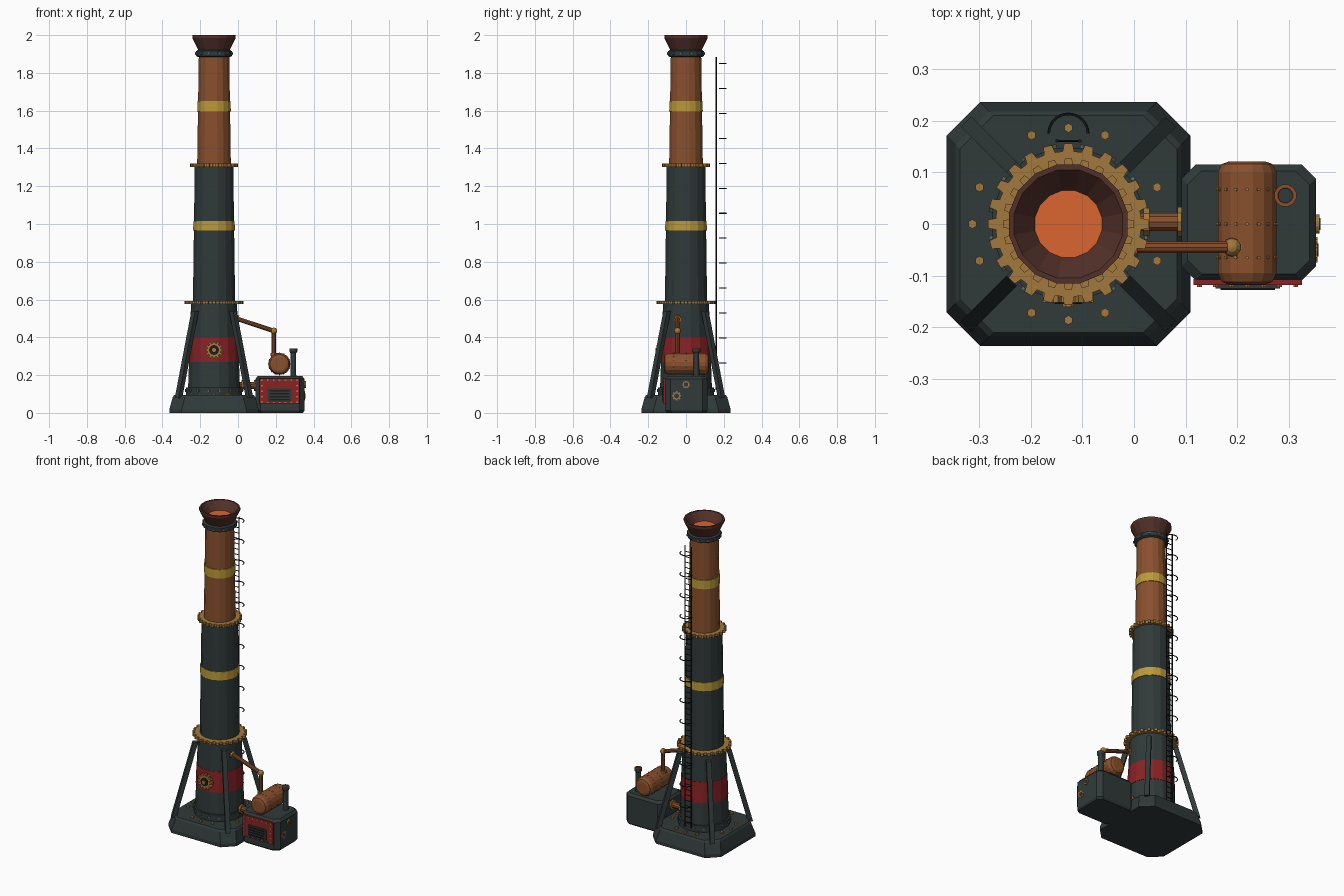
import bpy, bmesh
from math import sin, cos, pi, radians
from mathutils import Vector, Matrix

old = bpy.data.objects.get("Cube")
if old:
    bpy.data.objects.remove(old, do_unlink=True)


def material(name, rgb):
    m = bpy.data.materials.new(name)
    m.use_nodes = True
    m.diffuse_color = (*rgb, 1)
    m.node_tree.nodes["Principled BSDF"].inputs["Base Color"].default_value = (*rgb, 1)
    return m


IRON = material("dark iron", (0.03, 0.042, 0.042))
STEEL = material("grey steel", (0.1, 0.12, 0.115))
BLACK = material("black metal", (0.01, 0.011, 0.011))
COPPER = material("copper", (0.25, 0.08, 0.026))
BRASS = material("brass", (0.36, 0.19, 0.045))
YELLOW = material("yellow paint", (0.5, 0.32, 0.04))
RED = material("red paint", (0.25, 0.016, 0.018))
BROWN = material("burnt brown", (0.085, 0.03, 0.022))
GLOW = material("orange glow", (0.7, 0.13, 0.03))

CX = -0.127            # chimney axis
UP = Vector((0, 0, 1))


def frame(pos, axis):
    """Matrix that puts local z along axis at pos."""
    return Matrix.Translation(pos) @ Vector(axis).to_track_quat('Z', 'Y').to_matrix().to_4x4()


def skin(bm, rings, mat):
    """Bridge equal rings of points and cap both ends."""
    loops = [[bm.verts.new(mat @ Vector(p)) for p in ring] for ring in rings]
    n = len(loops[0])
    for a, b in zip(loops, loops[1:]):
        for i in range(n):
            j = (i + 1) % n
            bm.faces.new((a[i], a[j], b[j], b[i]))
    bm.faces.new(loops[0][::-1])
    bm.faces.new(loops[-1])


def finish(name, bm, colour):
    bmesh.ops.recalc_face_normals(bm, faces=bm.faces)
    me = bpy.data.meshes.new(name)
    bm.to_mesh(me)
    bm.free()
    me.materials.append(colour)
    ob = bpy.data.objects.new(name, me)
    bpy.context.collection.objects.link(ob)
    return ob


def circle(r, z, n):
    return [(r * cos(2 * pi * (i + 0.5) / n), r * sin(2 * pi * (i + 0.5) / n), z) for i in range(n)]


def lathe(name, profile, colour, pos=(CX, 0, 0), axis=UP, n=16):
    bm = bmesh.new()
    skin(bm, [circle(r, z, n) for r, z in profile], frame(pos, axis))
    return finish(name, bm, colour)


def rods(name, pairs, r, colour, n=8):
    """Straight rods between point pairs, all in one object."""
    bm = bmesh.new()
    for p, q in pairs:
        p, q = Vector(p), Vector(q)
        skin(bm, [circle(r, 0, n), circle(r, (q - p).length, n)], frame(p, q - p))
    return finish(name, bm, colour)


def studs(name, spots, r, h, colour):
    return rods(name, [(p, Vector(p) + Vector(d) * h) for p, d in spots], r, colour, 6)


def gear(name, r_out, depth, teeth, thick, colour, pos, axis=UP):
    pts = []
    for i in range(teeth):
        for k, r in ((-0.3, r_out - depth), (-0.2, r_out), (0.2, r_out), (0.3, r_out - depth)):
            a = 2 * pi * (i + k) / teeth
            pts.append((r * cos(a), r * sin(a)))
    bm = bmesh.new()
    skin(bm, [[(x, y, z) for x, y in pts] for z in (0, thick)], frame(pos, axis))
    return finish(name, bm, colour)


def chamfer_block(name, pos, hx, hy, cut, levels, colour):
    """Octagonal block; levels are (height, inset)."""
    rings = []
    for z, s in levels:
        a, b = hx - s, hy - s
        rings.append([(a, cut - b, z), (a, b - cut, z), (a - cut, b, z), (cut - a, b, z),
                      (-a, b - cut, z), (-a, cut - b, z), (cut - a, -b, z), (a - cut, -b, z)])
    bm = bmesh.new()
    skin(bm, rings, Matrix.Translation(pos))
    return finish(name, bm, colour)


def box(name, centre, size, colour):
    bm = bmesh.new()
    bmesh.ops.create_cube(bm, size=1, matrix=Matrix.Translation(centre) @ Matrix.Diagonal((*size, 1)))
    return finish(name, bm, colour)


def around(r, z, n, phase=0.0):
    """Outward-facing spots around the chimney."""
    out = []
    for i in range(n):
        a = 2 * pi * (i + phase) / n
        d = Vector((cos(a), sin(a), 0))
        out.append((Vector((CX, 0, z)) + d * r, d))
    return out


# Base plinth with bolts between the braces
chamfer_block("base", (CX, 0, 0), 0.236, 0.236, 0.065, [(0, 0), (0.02, 0), (0.085, 0.018), (0.095, 0.026)], IRON)
studs("base_bolts", [(p, UP) for i, (p, d) in enumerate(around(0.186, 0.094, 16)) if i % 4 != 2], 0.009, 0.012, BRASS)

# Chimney sections
lathe("bottom_flange", [(0.15, 0.09), (0.15, 0.135)], IRON)
studs("bottom_flange_bolts", around(0.146, 0.118, 16, 0.5), 0.008, 0.01, STEEL)
lathe("lower_drum", [(0.14, 0.13), (0.124, 0.58)], IRON)
lathe("red_band", [(0.137, 0.27), (0.132, 0.4)], RED)
lathe("middle_drum", [(0.114, 0.58), (0.104, 1.305)], IRON)
lathe("middle_band", [(0.1125, 0.965), (0.1115, 1.017)], YELLOW)
lathe("upper_drum", [(0.091, 1.31), (0.082, 1.9)], COPPER)
lathe("upper_band", [(0.0905, 1.595), (0.09, 1.65)], YELLOW)
gear("lower_gear_ring", 0.156, 0.015, 24, 0.016, BRASS, (CX, 0, 0.576))
gear("upper_gear_ring", 0.127, 0.012, 24, 0.018, BRASS, (CX, 0, 1.301))

# Flared crown with glowing mouth
lathe("neck_ring", [(0.088, 1.885), (0.097, 1.89), (0.097, 1.915), (0.088, 1.92)], IRON)
studs("neck_bolts", around(0.093, 1.903, 12, 0.5), 0.007, 0.009, STEEL)
lathe("crown", [(0.082, 1.9), (0.084, 1.92), (0.117, 1.985), (0.117, 2), (0.107, 2), (0.066, 1.95)], BROWN)
lathe("glowing_mouth", [(0.066, 1.94), (0.066, 1.952)], GLOW)

# Diagonal braces with feet and top clamps
for sx, side in ((1, "left"), (-1, "right")):
    for sy, end in ((-1, "front"), (1, "back")):
        foot = Vector((CX + sx * 0.188, sy * 0.188, 0.08))
        head = Vector((CX + sx * 0.1, sy * 0.1, 0.54))
        bm = bmesh.new()
        rings = []
        for p in (foot, head):
            out, across = Vector((sx, sy, 0)).normalized(), Vector((-sy, sx, 0)).normalized()
            rings.append([p + out * a * 0.014 + across * b * 0.014 for a, b in ((1, 1), (-1, 1), (-1, -1), (1, -1))])
        skin(bm, rings, Matrix())
        finish(f"{end}_{side}_brace", bm, IRON)

# Gear emblem on the front of the red band
front = (0, -1, 0)
gear("front_gear", 0.049, 0.012, 12, 0.02, BRASS, (CX, -0.132, 0.333), front)
lathe("front_gear_disc", [(0.026, 0), (0.026, 0.023)], BLACK, (CX, -0.132, 0.333), front)
lathe("front_gear_hub", [(0.012, 0), (0.012, 0.029)], BRASS, (CX, -0.132, 0.333), front, 8)

# Ladder with safety hoops
LY = 0.161
rods("ladder_rails", [((CX + s * 0.022, LY, 0.12), (CX + s * 0.022, LY, 1.885)) for s in (1, -1)], 0.0035, BLACK, 6)
rods("ladder_rungs", [((CX - 0.022, LY, 0.15 + i * 0.034), (CX + 0.022, LY, 0.15 + i * 0.034)) for i in range(51)],
     0.0025, BLACK, 5)
arc = [Vector((CX + 0.038 * cos(pi * k / 10), 0.175 + 0.038 * sin(pi * k / 10), 0)) for k in range(11)]
rods("ladder_hoops", [(a + UP * z, b + UP * z) for z in [0.265 + i * 0.132 for i in range(13)]
                      for a, b in zip(arc, arc[1:])], 0.003, BLACK, 5)

# Firebox
BX, BY = 0.222, 0.003
chamfer_block("firebox", (BX, BY, 0), 0.13, 0.112, 0.027, [(0, 0.008), (0.012, 0), (0.18, 0), (0.195, 0.012)], IRON)
box("firebox_door_panel", (0.22, -0.112, 0.115), (0.21, 0.012, 0.135), RED)
rim = [(0.127 + i * 0.031, z) for i in range(7) for z in (0.057, 0.173)]
rim += [(x, 0.057 + i * 0.029) for i in range(1, 4) for x in (0.127, 0.313)]
studs("door_rivets", [((x, -0.117, z), front) for x, z in rim], 0.0055, 0.005, BRASS)
box("grate_frame", (0.22, -0.118, 0.093), (0.125, 0.014, 0.072), IRON)
for i in range(4):
    box(f"grate_slat_{i + 1}", (0.22, -0.125, 0.07 + i * 0.0155), (0.105, 0.006, 0.008), BLACK)

# Gauges on the firebox side
lathe("upper_gauge", [(0.019, 0), (0.019, 0.01)], BRASS, (0.349, 0, 0.15), (1, 0, 0), 12)
lathe("upper_gauge_face", [(0.012, 0), (0.012, 0.012)], IRON, (0.349, 0, 0.15), (1, 0, 0), 12)
gear("lower_gauge", 0.025, 0.006, 8, 0.006, BRASS, (0.349, -0.05, 0.09), (1, 0, 0))
lathe("lower_gauge_face", [(0.013, 0), (0.013, 0.008)], IRON, (0.349, -0.05, 0.09), (1, 0, 0), 12)

# Boiler barrel lying front to back
BZ = 0.259
lathe("boiler", [(0.036, -0.117), (0.05, -0.112), (0.058, -0.095), (0.058, 0.1), (0.05, 0.116), (0.036, 0.121)],
      COPPER, (0.219, 0, BZ), (0, 1, 0))
spots = []
for y in (-0.065, 0.0, 0.067):
    for i in range(16):
        d = Vector((cos(pi * i / 8), 0, sin(pi * i / 8)))
        spots.append((Vector((0.219, y, BZ)) + d * 0.055, d))
studs("boiler_rivets", spots, 0.0035, 0.005, BRASS)

# Steam pipe from chimney to boiler
start, elbow, end = (-0.02, -0.045, 0.503), (0.19, -0.045, 0.434), (0.19, -0.045, 0.29)
rods("steam_pipe", [(start, elbow), (elbow, end)], 0.012, COPPER, 10)
bm = bmesh.new()
bmesh.ops.create_uvsphere(bm, u_segments=10, v_segments=6, radius=0.018, matrix=Matrix.Translation(elbow))
finish("steam_pipe_elbow", bm, BRASS)
slope = Vector(elbow) - Vector(start)
lathe("steam_pipe_collar", [(0.02, 0), (0.02, 0.014)], BRASS, (-0.012, -0.045, 0.5), slope, 10)
lathe("boiler_collar", [(0.019, 0), (0.019, 0.016)], BRASS, (0.19, -0.045, 0.3), UP, 10)

# Flue linking firebox and chimney
lathe("flue", [(0.018, 0), (0.018, 0.11)], COPPER, (0, 0.004, 0.145), (1, 0, 0), 10)
lathe("flue_inner_flange", [(0.028, 0), (0.028, 0.012)], BRASS, (0.018, 0.004, 0.145), (1, 0, 0), 10)
lathe("flue_outer_flange", [(0.03, 0), (0.03, 0.01)], BRASS, (0.084, 0.004, 0.145), (1, 0, 0), 10)

# Small stack on the firebox
stack = (0.293, 0.055, 0)
lathe("small_stack", [(0.016, 0.19), (0.015, 0.315), (0.022, 0.325), (0.022, 0.338)], IRON, stack, UP, 12)
lathe("small_stack_rim", [(0.022, 0.336), (0.022, 0.342), (0.015, 0.342), (0.014, 0.339)], COPPER, stack, UP, 12)
lathe("small_stack_mouth", [(0.0145, 0.335), (0.0145, 0.3395)], IRON, stack, UP, 12)
